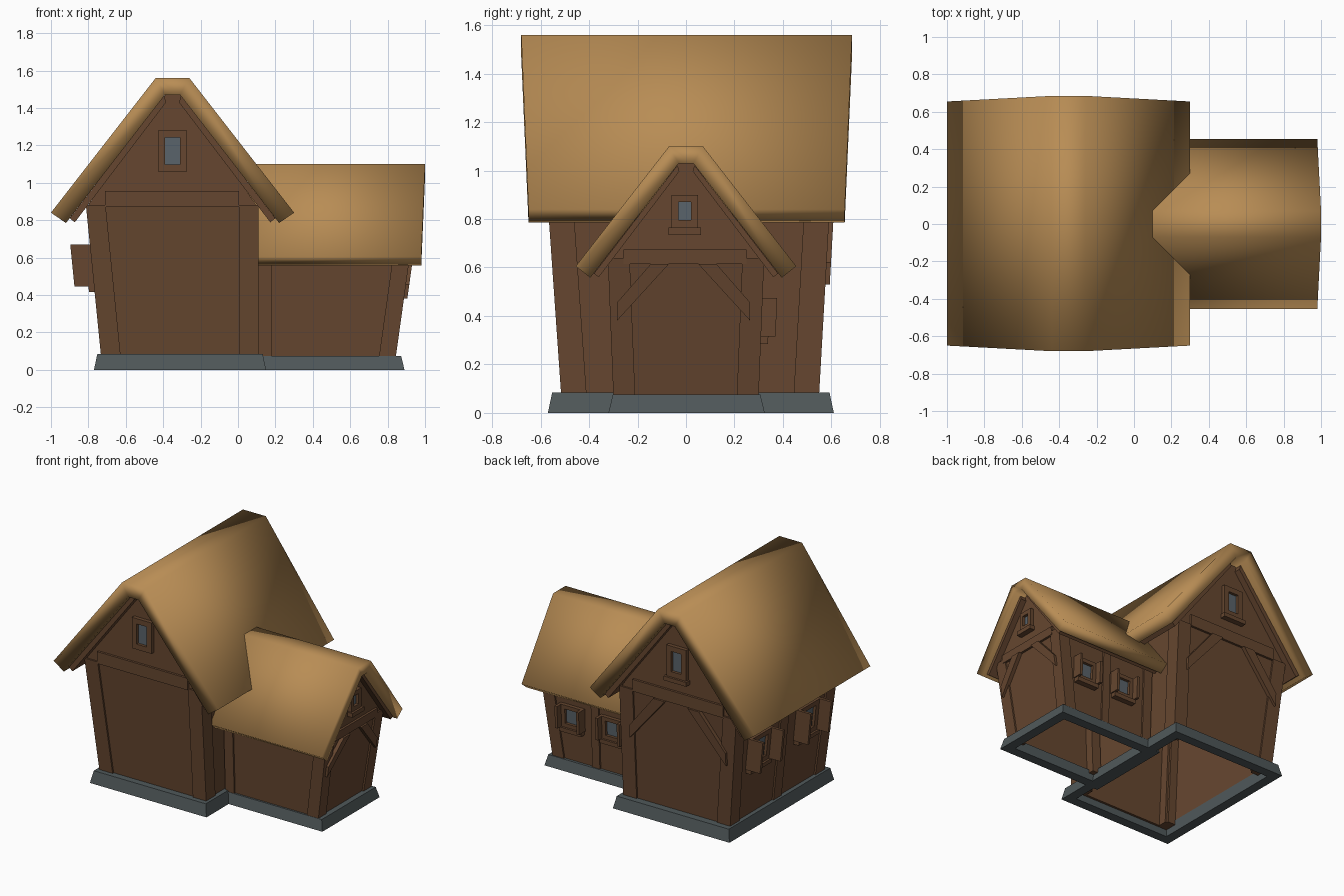
import bpy, bmesh

if "Cube" in bpy.data.objects:
    bpy.data.objects.remove(bpy.data.objects["Cube"])


def material(name, rgb):
    m = bpy.data.materials.new(name)
    m.diffuse_color = (*rgb, 1)
    m.use_nodes = True
    m.node_tree.nodes["Principled BSDF"].inputs["Base Color"].default_value = m.diffuse_color
    return m


THATCH = material("thatch", (0.48, 0.265, 0.09))
WOOD = material("timber", (0.132, 0.062, 0.029))
STONE = material("stone", (0.08, 0.098, 0.102))
GLASS = material("window glass", (0.10, 0.125, 0.145))


def make(name, verts, faces, mat, smooth=False):
    bm = bmesh.new()
    vs = [bm.verts.new(v) for v in verts]
    for f in faces:
        bm.faces.new([vs[i] for i in f])
    bmesh.ops.recalc_face_normals(bm, faces=bm.faces)
    for f in bm.faces:
        f.smooth = smooth
    me = bpy.data.meshes.new(name)
    bm.to_mesh(me)
    bm.free()
    me.materials.append(mat)
    ob = bpy.data.objects.new(name, me)
    bpy.context.collection.objects.link(ob)
    return ob


def wall_map(axis, sign, base, lean, zc):
    """Point on a leaning wall: u along the wall, z up, d outwards."""
    def at(u, z, d):
        off = sign * (base + lean * min(z, zc) + d)
        return (u, off, z) if axis == 'y' else (off, u, z)
    return at


def plank(name, wall, poly, d0, d1, mat=WOOD):
    n = len(poly)
    verts = [wall(u, z, d) for d in (d0, d1) for u, z in poly]
    faces = [range(n), range(n, 2 * n)]
    faces += [(i, (i + 1) % n, n + (i + 1) % n, n + i) for i in range(n)]
    return make(name, verts, faces, mat)


def rect(name, wall, u0, u1, z0, z1, d0, d1, mat=WOOD):
    return plank(name, wall, [(u0, z0), (u1, z0), (u1, z1), (u0, z1)], d0, d1, mat)


def window(name, wall, u, z0, z1, w, bar, sill=True, shutter=0):
    h = w / 2
    rect(name + "_glass", wall, u - h + bar, u + h - bar, z0 + bar, z1 - bar, -0.012, -0.005, GLASS)
    for s in (-1, 1):
        a, b = sorted((u + s * h, u + s * (h - bar)))
        rect(name + "_jamb", wall, a, b, z0, z1, -0.015, 0.015)
        if shutter:  # open shutter standing out from the wall
            a, b = sorted((u + s * h, u + s * (h + 0.02)))
            rect(name + "_shutter", wall, a, b, z0, z1, -0.01, shutter)
    for a, b in ((z0, z0 + bar), (z1 - bar, z1)):
        rect(name + "_rail", wall, u - h, u + h, a, b, -0.015, 0.015)
    if sill:
        rect(name + "_sill", wall, u - h - 0.012, u + h + 0.012, z0 - 0.03, z0, -0.01, 0.03)


def wall(name, m, left, right, zc, posts, apex=None, z0=0.05):
    """Infill panel, optional gable above it, and corner posts."""
    e = 0.012
    plank(name + "_panel", m, [(left(z0) + e, z0), (right(z0) - e, z0),
                               (right(zc) - e, zc), (left(zc) + e, zc)], -0.03, -e)
    if apex:
        u, h, z = apex
        plank(name + "_gable", m, [(left(zc) + e, zc), (right(zc) - e, zc), (u + h, z), (u - h, z)], -0.03, -e)
    if posts:
        for edge, s in ((left, posts), (right, -posts)):
            plank(name + "_post", m, [(edge(z0), z0), (edge(z0) + s, z0),
                                      (edge(zc) + s, zc), (edge(zc), zc)], -0.09, 0)


def braces(name, m, u, outer, zlo, inner, ztop, drop):
    for s in (-1, 1):
        plank(name, m, [(u + s * outer, zlo), (u + s * outer, zlo + drop),
                        (u + s * (inner + drop), ztop), (u + s * inner, ztop)], -0.01, 0.018)


def roof(name, outer, inner, ends, axis):
    """Thick folded thatch; ends = two (eave, ridge) positions along the axis."""
    prof = outer + inner
    verts = []
    for eave, ridge in ends:
        for i, (a, z) in enumerate(prof):
            p = ridge if i % 4 in (1, 2) else eave
            verts.append((a, p, z) if axis == 'y' else (p, a, z))
    faces = [(0, 4, 12, 8), (3, 7, 15, 11)]
    for i in range(3):
        faces += [(i, i + 1, i + 9, i + 8), (i + 4, i + 5, i + 13, i + 12)]
        faces += [(k + i, k + i + 1, k + i + 5, k + i + 4) for k in (0, 8)]
    return make(name, verts, faces, THATCH, True)


def roof_boards(name, c, foot, top, thick, a0, a1, axis):
    """Timber lining under both slopes, mirrored about c."""
    for s in (-1, 1):
        poly = [foot, top, (top[0] - thick * 0.3, top[1] - thick), (foot[0] - thick * 0.79, foot[1] - thick * 0.61)]
        verts = [(c + s * r, p, z) if axis == 'y' else (p, c + s * r, z) for p in (a0, a1) for r, z in poly]
        faces = [(0, 1, 2, 3), (4, 5, 6, 7)] + [(i, (i + 1) % 4, 4 + (i + 1) % 4, 4 + i) for i in range(4)]
        make(name, verts, faces, WOOD)


def foundation(name, x0, x1, y0, y1, h):
    """Hollow tapered stone ring."""
    verts = []
    for i, z in ((0, 0), (0.018, h), (0.07, h), (0.07, 0)):
        verts += [(x0 + i, y0 + i, z), (x1 - i, y0 + i, z), (x1 - i, y1 - i, z), (x0 + i, y1 - i, z)]
    faces = [(4 * r + k, 4 * r + (k + 1) % 4, 4 * ((r + 1) % 4) + (k + 1) % 4, 4 * ((r + 1) % 4) + k)
             for r in range(4) for k in range(4)]
    make(name, verts, faces, STONE)


# Stone footings
foundation("main_foundation", -0.77, 0.15, -0.57, 0.61, 0.085)
foundation("wing_foundation", 0.05, 0.89, -0.32, 0.325, 0.075)

# Wall planes
ZM, ZW, C = 0.88, 0.64, -0.35
m_front = wall_map('y', -1, 0.51, 0.07, ZM)
m_back = wall_map('y', 1, 0.545, 0.057, ZM)
m_left = wall_map('x', -1, 0.725, 0.1, ZM)
m_right = wall_map('x', 1, 0.11, 0, ZM)
w_front = wall_map('y', -1, 0.297, 0.04, ZW)
w_back = wall_map('y', 1, 0.297, 0.04, ZW)
w_end = wall_map('x', 1, 0.834, 0.14, ZW)

# Edges of the walls at height z
def mx0(z): return -0.725 - 0.1 * z
def mx1(z): return 0.11
def my0(z): return -0.51 - 0.07 * z
def my1(z): return 0.545 + 0.057 * z
def wx1(z): return 0.834 + 0.14 * z
def wy0(z): return -0.297 - 0.04 * z
def wy1(z): return 0.297 + 0.04 * z

# Main house walls
wall("main_front", m_front, mx0, mx1, ZM, 0.105, (C, 0.04, 1.47))
wall("main_back", m_back, mx0, mx1, ZM, 0.105, (C, 0.04, 1.47))
wall("main_left", m_left, my0, my1, ZM, 0.105)
wall("main_right", m_right, my0, my1, ZM, 0.105)
for n, m in (("front", m_front), ("back", m_back)):
    rect(n + "_tie_beam", m, -0.71, 0.005, 0.87, 0.955, -0.03, 0.004)
    window(n + "_gable_window", m, C, 1.06, 1.28, 0.155, 0.038, n == "back")
braces("back_brace", m_back, C, 0.38, 0.53, 0.09, 0.87, 0.09)
rect("left_mid_post", m_left, -0.03, 0.06, 0.05, ZM, -0.03, 0)
for y in (-0.25, 0.29):
    window("left_window", m_left, y, 0.445, 0.67, 0.21, 0.035, True, 0.105)

# Side wing walls
wall("wing_front", w_front, mx1, wx1, ZW, 0.07)
wall("wing_back", w_back, mx1, wx1, ZW, 0.07)
wall("wing_end", w_end, wy0, wy1, ZW, 0.075, (0, 0.03, 1.035))
rect("wing_tie_beam", w_end, -0.257, 0.25, 0.615, 0.675, -0.03, 0.004)
braces("wing_brace", w_end, -0.01, 0.275, 0.38, 0.06, 0.615, 0.075)
window("wing_gable_window", w_end, -0.005, 0.765, 0.9, 0.11, 0.03)
rect("wing_back_post", w_back, 0.47, 0.53, 0.05, ZW, -0.03, 0)
for x in (0.36, 0.68):
    window("wing_back_window", w_back, x, 0.315, 0.475, 0.15, 0.028, True, 0.06)

# Thatched roofs with timber lining
roof("main_thatch", [(-1.0, 0.84), (-0.44, 1.56), (-0.26, 1.56), (0.3, 0.84)],
     [(-0.92, 0.785), (-0.39, 1.47), (-0.31, 1.47), (0.22, 0.785)],
     ((-0.65, -0.68), (0.655, 0.685)), 'y')
roof_boards("main_roof_boards", C, (0.55, 0.81), (0.045, 1.465), 0.035, -0.62, 0.63, 'y')
roof("wing_thatch", [(-0.455, 0.605), (-0.07, 1.10), (0.07, 1.10), (0.455, 0.605)],
     [(-0.395, 0.558), (-0.03, 1.03), (0.03, 1.03), (0.395, 0.558)],
     ((0.05, 0.05), (0.98, 1.0)), 'x')
roof_boards("wing_roof_boards", 0, (0.38, 0.575), (0.035, 1.022), 0.025, 0.12, 0.955, 'x')
